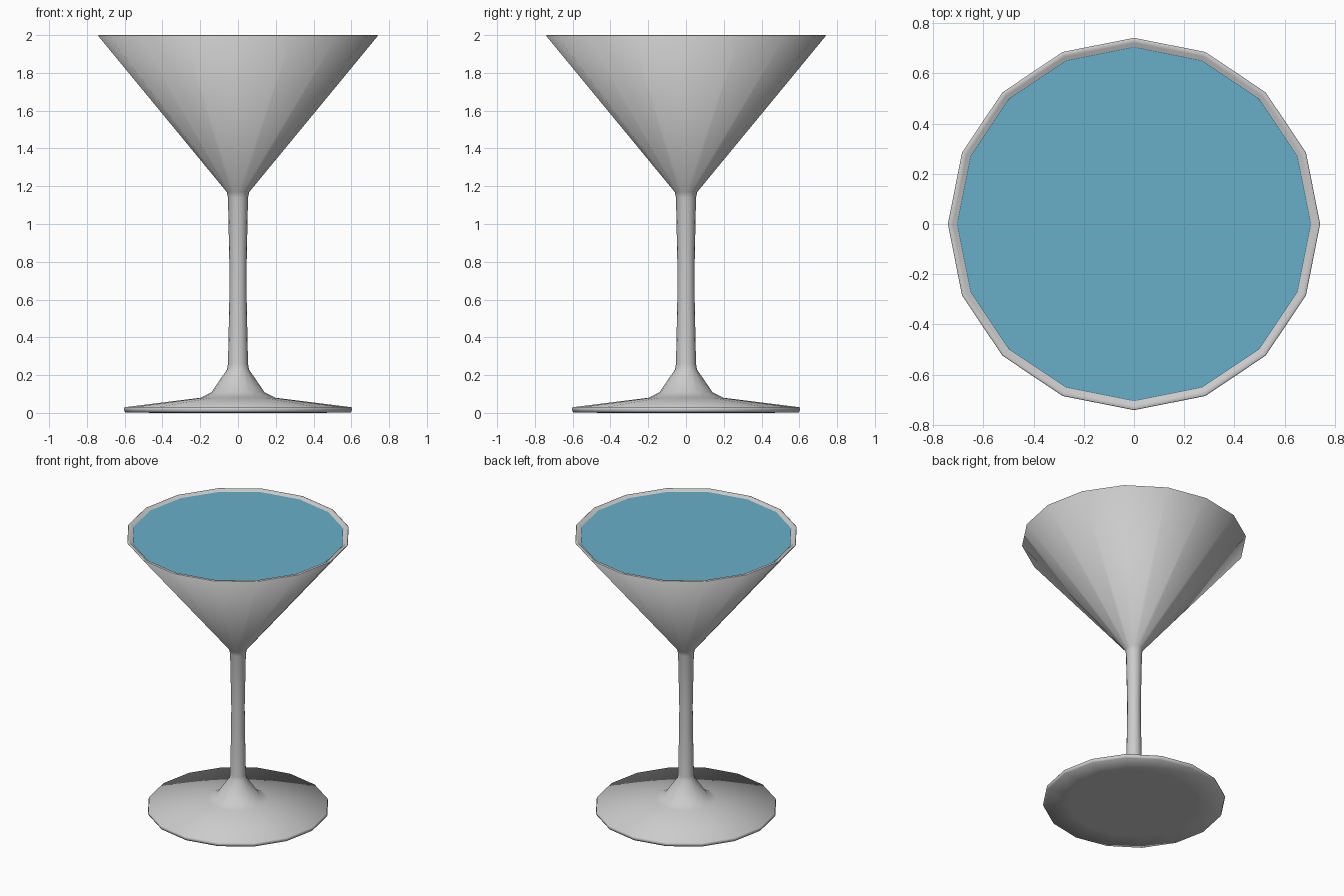
import bpy, bmesh
from math import cos, sin, pi

if "Cube" in bpy.data.objects:
    bpy.data.objects.remove(bpy.data.objects["Cube"])

SIDES = 16


def lathe(name, profile, smooth=True):
    """Revolve (radius, height) points around z; radius 0 makes a pole."""
    bm = bmesh.new()
    rings = []
    for r, z in profile:
        if r == 0:
            rings.append([bm.verts.new((0, 0, z))] * SIDES)
        else:
            rings.append([bm.verts.new((r * cos(2 * pi * i / SIDES),
                                        r * sin(2 * pi * i / SIDES), z))
                          for i in range(SIDES)])
    for a, b in zip(rings, rings[1:]):
        for i in range(SIDES):
            j = (i + 1) % SIDES
            corners = list(dict.fromkeys((a[i], a[j], b[j], b[i])))
            bm.faces.new(corners).smooth = smooth
    bmesh.ops.recalc_face_normals(bm, faces=bm.faces)
    mesh = bpy.data.meshes.new(name)
    bm.to_mesh(mesh)
    bm.free()
    obj = bpy.data.objects.new(name, mesh)
    bpy.context.collection.objects.link(obj)
    return obj


# Glass: foot, stem, outer bowl, thin rim and inner bowl
lathe("cocktail_glass", [
    (0, 0), (0.43, 0), (0.597, 0.003), (0.604, 0.016), (0.60, 0.03),
    (0.20, 0.08), (0.14, 0.11), (0.058, 0.23), (0.053, 0.26),
    (0.046, 0.60), (0.045, 0.75), (0.053, 1.14), (0.06, 1.17),
    (0.742, 1.998), (0.738, 2.0), (0.722, 2.0), (0.04, 1.20), (0, 1.19)])

# Drink filling the bowl almost to the rim
drink = lathe("drink", [(0, 1.215), (0.035, 1.22), (0.706, 1.988), (0, 1.988)],
              smooth=False)
blue = bpy.data.materials.new("drink_blue")
blue.diffuse_color = (0.14, 0.43, 0.58, 1)
blue.use_nodes = True
blue.node_tree.nodes["Principled BSDF"].inputs["Base Color"].default_value = blue.diffuse_color
drink.data.materials.append(blue)
